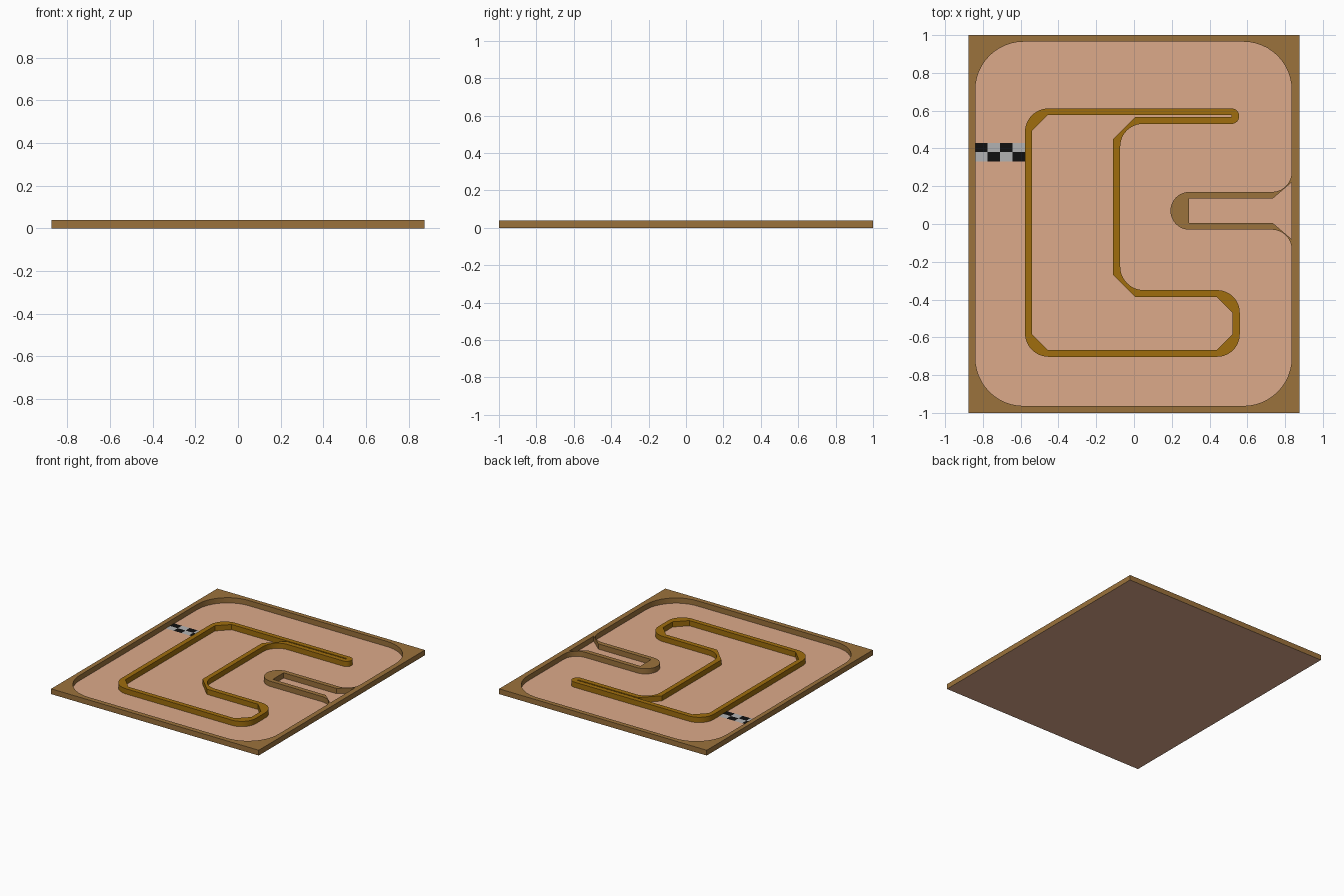
import bpy, bmesh, math
from mathutils import Vector

if "Cube" in bpy.data.objects:
    bpy.data.objects.remove(bpy.data.objects["Cube"])

HEIGHT = 0.04


def material(name, rgb):
    m = bpy.data.materials.new(name)
    m.diffuse_color = (*rgb, 1)
    m.use_nodes = True
    m.node_tree.nodes["Principled BSDF"].inputs["Base Color"].default_value = m.diffuse_color
    return m


def cut_corners(corners, n):
    """Round right-angled corners (x, y, radius) with n segments; n=1 chamfers."""
    out = []
    for i, (x, y, r) in enumerate(corners):
        p = Vector((x, y))
        u = (Vector(corners[i - 1][:2]) - p).normalized()
        v = (Vector(corners[(i + 1) % len(corners)][:2]) - p).normalized()
        c = p + (u + v) * r
        for k in range(n + 1 if r else 1):
            t = math.pi / 2 * k / n
            q = c - (v * math.cos(t) + u * math.sin(t)) * r
            if not out or (q - out[-1]).length > 1e-4:
                out.append(q)
    return out


def wall(name, loops, mat):
    """Extruded flat wall: first loop is the outline, the others are holes."""
    cu = bpy.data.curves.new(name, 'CURVE')
    cu.dimensions = '2D'
    cu.fill_mode = 'BOTH'
    cu.extrude = HEIGHT / 2
    for loop in loops:
        s = cu.splines.new('POLY')
        s.points.add(len(loop) - 1)
        for pt, q in zip(s.points, loop):
            pt.co = (q[0], q[1], 0, 1)
        s.use_cyclic_u = True
    ob = bpy.data.objects.new(name, cu)
    bpy.context.collection.objects.link(ob)
    bpy.ops.object.select_all(action='DESELECT')
    bpy.context.view_layer.objects.active = ob
    ob.select_set(True)
    bpy.ops.object.convert(target='MESH')
    ob = bpy.context.object
    bm = bmesh.new()
    bm.from_mesh(ob.data)
    bmesh.ops.remove_doubles(bm, verts=bm.verts, dist=1e-5)
    bmesh.ops.recalc_face_normals(bm, faces=bm.faces)
    bmesh.ops.translate(bm, verts=bm.verts, vec=(0, 0, HEIGHT / 2 + 0.0004))
    bm.to_mesh(ob.data)
    bm.free()
    ob.data.materials.clear()
    ob.data.materials.append(mat)
    bpy.ops.object.shade_smooth_by_angle(angle=math.radians(30))


def flat(name, rects, z, mats):
    """Flat rectangles (x0, y0, x1, y1, material index) in one mesh."""
    me = bpy.data.meshes.new(name)
    bm = bmesh.new()
    for x0, y0, x1, y1, mi in rects:
        f = bm.faces.new([bm.verts.new(c) for c in
                          ((x0, y0, z), (x1, y0, z), (x1, y1, z), (x0, y1, z))])
        f.material_index = mi
    bm.to_mesh(me)
    bm.free()
    for m in mats:
        me.materials.append(m)
    bpy.context.collection.objects.link(bpy.data.objects.new(name, me))


floor_mat = material("track_floor", (0.72, 0.40, 0.255))
border_mat = material("border_wood", (0.33, 0.168, 0.045))
island_mat = material("island_wood", (0.35, 0.155, 0.004))
black = material("line_black", (0.005, 0.005, 0.005))
grey = material("line_grey", (0.45, 0.45, 0.45))

# floor
flat("track_floor", [(-0.875, -1, 0.875, 1, 0)], 0, [floor_mat])

# outer border with the hollow peninsula on the right side
rect = [(-0.875, -1), (0.875, -1), (0.875, 1), (-0.875, 1)]
lane_edge = cut_corners([
    (-0.84, -0.963, 0.255), (0.835, -0.963, 0.255),
    (0.835, -0.03, 0.105), (0.193, -0.03, 0.1), (0.193, 0.17, 0.1), (0.835, 0.17, 0.105),
    (0.835, 0.965, 0.255), (-0.84, 0.965, 0.255)], 12)
pocket = [(0.29, 0.005), (0.735, 0.005), (0.834, -0.08), (0.834, 0.22),
          (0.735, 0.135), (0.29, 0.135)]
wall("outer_border", [rect, lane_edge, pocket], border_mat)

# inner island wall: rounded outside, chamfered inside
outside = cut_corners([
    (-0.577, -0.703, 0.125), (0.56, -0.703, 0.12), (0.56, -0.35, 0.12),
    (-0.073, -0.35, 0.125), (-0.073, 0.53, 0.12), (0.557, 0.53, 0.041),
    (0.557, 0.612, 0.041), (-0.577, 0.612, 0.125)], 12)
inside = cut_corners([
    (-0.54, -0.667, 0.083), (0.522, -0.667, 0.083), (0.522, -0.387, 0.083),
    (-0.11, -0.387, 0.118), (-0.11, 0.567, 0.118), (0.515, 0.567, 0),
    (0.515, 0.576, 0), (-0.54, 0.576, 0.083)], 1)
wall("island_wall", [outside, inside], island_mat)

# checkered finish line
x0, y0, w, h = -0.84, 0.33, 0.0657, 0.05
flat("finish_line", [(x0 + i * w, y0 + j * h, x0 + (i + 1) * w, y0 + (j + 1) * h, (i + j) % 2)
                     for i in range(4) for j in range(2)], 0.002, [grey, black])
